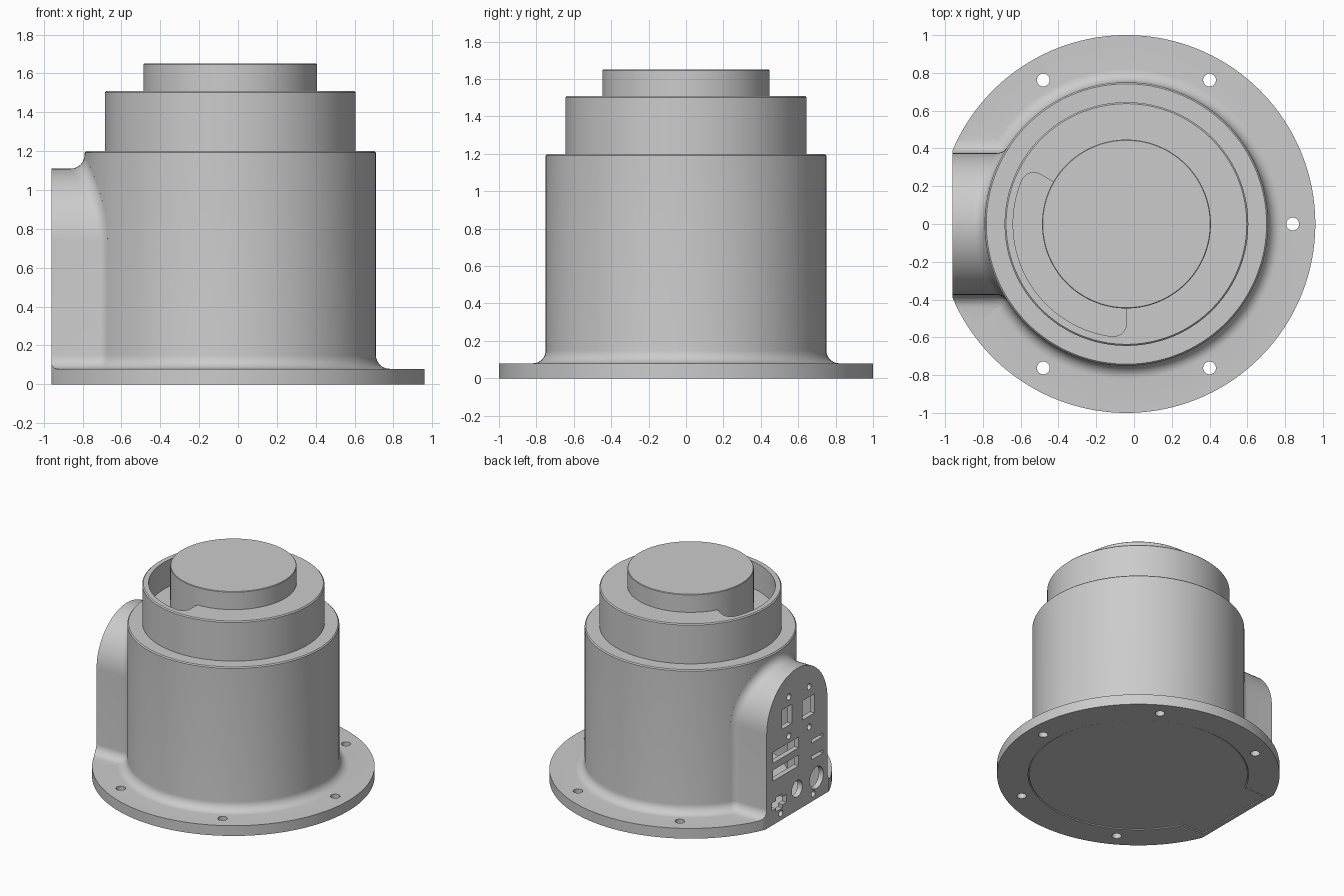
import bpy, bmesh
from math import pi, cos, sin, sqrt, acos, radians
from mathutils import Vector

if "Cube" in bpy.data.objects:
    bpy.data.objects.remove(bpy.data.objects["Cube"])

CX = -0.04          # axis of the round body
R, FIL = 0.75, 0.07  # body radius, fillet radius
FLANGE = 0.08       # flange thickness


def loft(name, rings):
    """Closed solid through rings of equal point count, capped at both ends."""
    bm = bmesh.new()
    rows = [[bm.verts.new(p) for p in ring] for ring in rings]
    n = len(rows[0])
    for a, b in zip(rows, rows[1:]):
        for i in range(n):
            j = (i + 1) % n
            bm.faces.new((a[i], a[j], b[j], b[i]))
    bm.faces.new(rows[0][::-1])
    bm.faces.new(rows[-1])
    bmesh.ops.remove_doubles(bm, verts=bm.verts, dist=1e-5)
    bmesh.ops.recalc_face_normals(bm, faces=bm.faces)
    me = bpy.data.meshes.new(name)
    bm.to_mesh(me)
    bm.free()
    ob = bpy.data.objects.new(name, me)
    bpy.context.collection.objects.link(ob)
    return ob


def arc(cx, cy, r, a0, a1, n):
    return [(cx + r * cos(radians(a0 + (a1 - a0) * i / n)),
             cy + r * sin(radians(a0 + (a1 - a0) * i / n))) for i in range(n + 1)]


def circle(cx, cy, r, n):
    return arc(cx, cy, r, 0, 360, n)[:-1]


def revolve(name, profile, n=144):
    return loft(name, [[(x, y, z) for x, y in circle(CX, 0, r, n)] for r, z in profile])


def prism_z(pts, z0, z1, name="cutter"):
    return loft(name, [[(x, y, z) for x, y in pts] for z in (z0, z1)])


def prism_x(pts, x0, x1, name="cutter"):
    return loft(name, [[(x, y, z) for y, z in pts] for x in (x0, x1)])


def boolean(ob, other, op="DIFFERENCE"):
    m = ob.modifiers.new("cut", "BOOLEAN")
    m.operation, m.solver, m.object = op, "EXACT", other
    bpy.context.view_layer.objects.active = ob
    bpy.ops.object.modifier_apply(modifier=m.name)
    bpy.data.objects.remove(other)


def smooth(ob):
    bpy.ops.object.select_all(action="DESELECT")
    ob.select_set(True)
    bpy.context.view_layer.objects.active = ob
    bpy.ops.object.shade_smooth_by_angle(angle=radians(28))


def keyhole(r, half, x_end):
    """Disc outline with a square tab towards -x."""
    a = 180 - math_deg(half / r)
    return arc(CX, 0, r, -a, a, 96) + [(x_end, half), (x_end, -half)]


def math_deg(s):
    return 90 - acos(s) * 180 / pi


def rect(y, z, w, h):
    return [(y - w / 2, z - h / 2), (y + w / 2, z - h / 2),
            (y + w / 2, z + h / 2), (y - w / 2, z + h / 2)]


# Stepped round housing with filleted foot; flange is oversize and trimmed later
foot = arc(R + FIL, FLANGE + FIL, FIL, 270, 180, 8)
c = 0.008
housing = revolve("housing", [(1.15, 0), (1.15, FLANGE)] + foot +
                  [(R, 1.2 - c), (R - c, 1.2), (0.645, 1.2),
                   (0.645, 1.51 - c), (0.645 - c, 1.51)])

# Arched connector box, blended into the body by a rolling-ball fillet
HALF, TOP = 0.375, 1.11
outline = []
for y, z in arc(HALF + FIL, FLANGE + FIL, FIL, 270, 180, 8):
    outline.append((y, z, (HALF + FIL - y) / FIL, (FLANGE + FIL - z) / FIL))
for y, z in arc(0, TOP - HALF, HALF, 0, 180, 40):
    outline.append((y, z, y / HALF, (z - TOP + HALF) / HALF))
outline += [(-y, z, -ny, nz) for y, z, ny, nz in outline[8::-1]]

STEPS = 8
rows = [[] for _ in range(STEPS + 3)]
for y, z, ny, nz in outline:
    yc, zc = y + FIL * ny, z + FIL * nz
    xc = -sqrt((R + FIL) ** 2 - yc ** 2)
    ball = Vector((xc, yc, zc))
    a = Vector((0, -ny, -nz))
    b = Vector((-xc, -yc, 0)).normalized()
    rows[0].append(Vector((-1.1, y, z)))
    for k in range(STEPS + 1):
        rows[k + 1].append(ball + FIL * a.slerp(b, k / STEPS))
    rows[-1].append(Vector((-0.4, rows[-2][-1].y, zc)))
for row in rows:
    row += [Vector((row[-1].x, row[-1].y, 0.04)), Vector((row[0].x, row[0].y, 0.04))]
    for p in row:
        p.x += CX
boolean(housing, loft("box", rows), "UNION")

# Trim everything to the flange outline with its flat side
flat = 180 - acos(0.92) * 180 / pi
boolean(housing, prism_z(arc(CX, 0, 1.0, -flat, flat, 160), -0.1, 2), "INTERSECT")

# Hollow inside and recess for the bottom plate
boolean(housing, prism_z(circle(CX, 0, 0.69, 96), -0.1, 1.14))
h = HALF - 0.04
boolean(housing, prism_x([(-h, -0.1), (h, -0.1)] + arc(0, TOP - HALF, h, 0, 180, 32), -0.92, -0.4))
boolean(housing, prism_z(keyhole(0.78, 0.345, -0.93), -0.1, 0.025))

# Curved slot in the upper step
s0, s1, ro, rc = 150, 270, 0.60, 0.07
da = rc / (ro - rc) * 180 / pi


def polar(r, a):
    return CX + r * cos(radians(a)), r * sin(radians(a))


slot = arc(*polar(ro - rc, s0 + da), rc, s0 + da - 90, s0 + da, 6)
slot += arc(CX, 0, ro, s0 + da, s1 - da, 40)[1:-1]
slot += arc(*polar(ro - rc, s1 - da), rc, s1 - da, s1 - da + 90, 6)
slot += arc(CX, 0, 0.42, s1, s0, 30)
boolean(housing, prism_z(slot, 1.30, 1.6))

# Flange bolt holes
for a in (0, 60, 120, 240, 300):
    boolean(housing, prism_z(circle(*polar(0.88, a), 0.034, 24), -0.1, 0.2))

# Connector openings in the flat panel
openings = [rect(-0.14, 0.755, 0.15, 0.15), rect(0.125, 0.78, 0.12, 0.15),
            rect(-0.25, 0.47, 0.14, 0.025), rect(-0.25, 0.34, 0.14, 0.025),
            rect(0.14, 0.525, 0.32, 0.085), rect(0.14, 0.385, 0.32, 0.085),
            circle(0.0, 0.17, 0.065, 32), circle(-0.24, 0.165, 0.085, 32)]
openings += [circle(y, z, 0.024, 16) for y, z in
             ((-0.15, 0.91), (-0.15, 0.595), (0.1, 0.925), (0.1, 0.62),
              (0.2, 0.055), (-0.2, 0.055))]
plus = [(0.09, -0.03), (0.09, 0.03), (0.04, 0.03), (0.04, 0.055)]
plus += [(-y, z) for y, z in plus[::-1]]
plus += [(-0.04, -0.03), (-0.04, -0.055), (0.04, -0.055), (0.04, -0.03)]
plus = plus[:6] + [(-0.09, 0.03), (-0.09, -0.03)] + plus[8:]
openings.append([(0.22 + y, 0.145 + z) for y, z in plus])
for pts in openings:
    boolean(housing, prism_x(pts, -1.0, -0.88))
smooth(housing)

# Raised round cap on top
cap = revolve("top_cap", [(0.447, 1.29), (0.447, 1.646), (0.443, 1.65)])
smooth(cap)

# Bottom cover plate, slightly recessed
plate = prism_z(keyhole(0.773, 0.338, -0.925), 0.004, 0.032, "bottom_plate")
smooth(plate)
